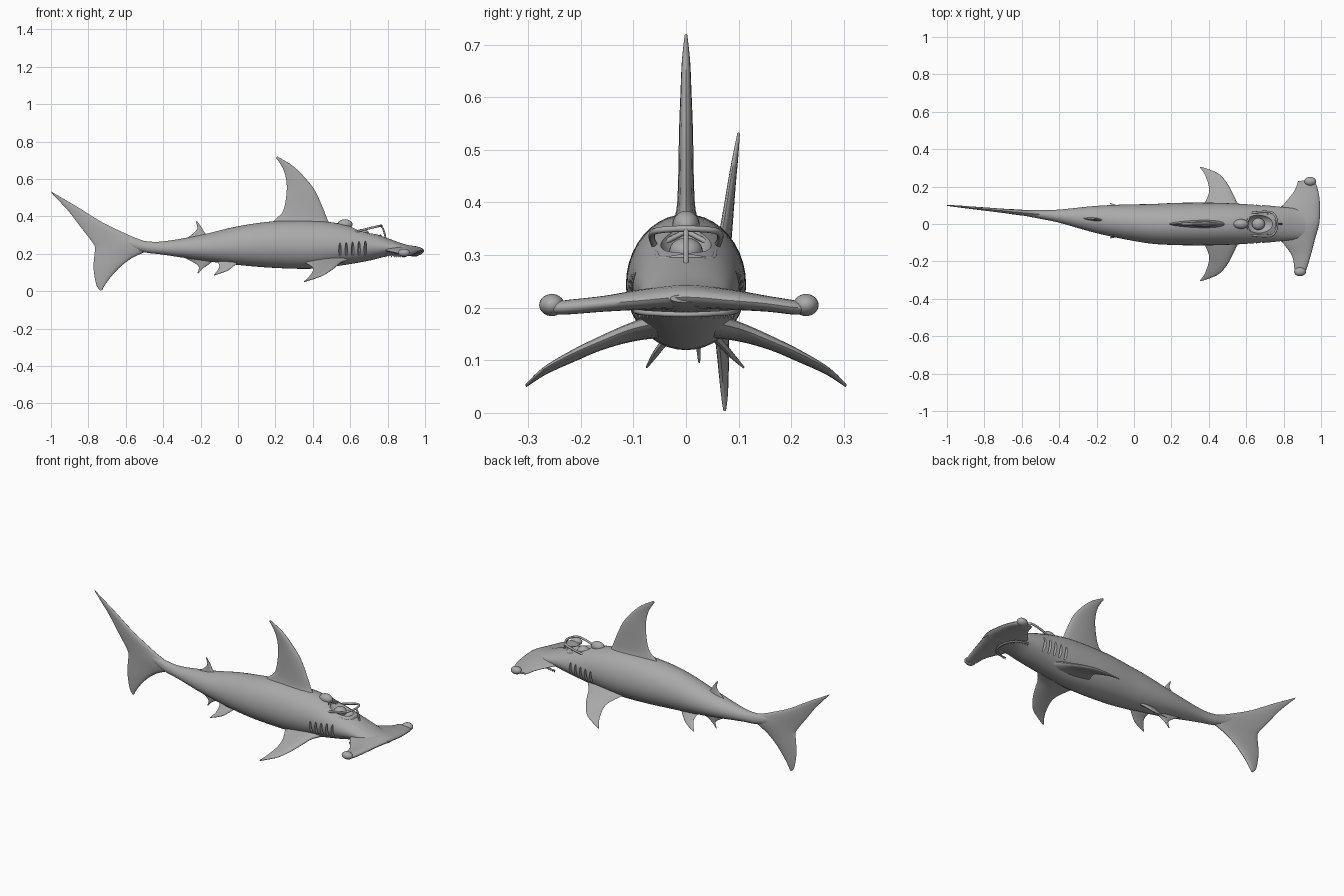
import bpy, bmesh, math
from mathutils import Vector

cube = bpy.data.objects.get("Cube")
if cube:
    bpy.data.objects.remove(cube, do_unlink=True)

grey = bpy.data.materials.new("plain_grey")
grey.use_nodes = True
COLOUR = (0.4, 0.4, 0.4, 1)
grey.diffuse_color = COLOUR
grey.node_tree.nodes["Principled BSDF"].inputs["Base Color"].default_value = COLOUR


def sweep_y(x):
    """Sideways bend of the spine towards the tail."""
    return 0.1 * max(0, (0.1 - x) / 1.1) ** 1.1


def smooth_rows(rows, steps):
    """Catmull-Rom interpolation through rows of numbers."""
    out = []
    for i in range(len(rows) - 1):
        a, b, c, d = (rows[min(max(i + k, 0), len(rows) - 1)] for k in (-1, 0, 1, 2))
        for s in range(steps):
            t = s / steps
            out.append([q + t / 2 * (r - p + t * (2 * p - 5 * q + 4 * r - w + t * (3 * (q - r) + w - p)))
                        for p, q, r, w in zip(a, b, c, d)])
    return out + [list(rows[-1])]


def finish(obj, angle=40):
    bpy.ops.object.select_all(action='DESELECT')
    obj.select_set(True)
    bpy.context.view_layer.objects.active = obj
    bpy.ops.object.shade_smooth_by_angle(angle=math.radians(angle))


def mesh_object(name, bm):
    bmesh.ops.recalc_face_normals(bm, faces=bm.faces)
    mesh = bpy.data.meshes.new(name)
    bm.to_mesh(mesh)
    bm.free()
    mesh.materials.append(grey)
    obj = bpy.data.objects.new(name, mesh)
    bpy.context.collection.objects.link(obj)
    finish(obj)
    return obj


def loft(name, rings):
    bm = bmesh.new()
    loops = [[bm.verts.new(p) for p in ring] for ring in rings]
    n = len(loops[0])
    for a, b in zip(loops, loops[1:]):
        for i in range(n):
            j = (i + 1) % n
            bm.faces.new((a[i], a[j], b[j], b[i]))
    bm.faces.new(loops[0])
    bm.faces.new(loops[-1])
    return mesh_object(name, bm)


def fin(name, rows, normal, sides=20, steps=5):
    """Rows: leading edge xyz, trailing edge xyz, half thickness."""
    rings = []
    for r in smooth_rows(rows, steps):
        lead, trail, thick = Vector(r[:3]), Vector(r[3:6]), max(r[6], 0.001)
        ring = []
        for i in range(sides):
            a = math.tau * i / sides
            p = trail.lerp(lead, (1 + math.cos(a)) / 2)
            p += Vector(normal) * thick * math.sin(a) * (0.85 + 0.25 * math.cos(a))
            p.y += sweep_y(p.x)
            ring.append(p)
        rings.append(ring)
    return loft(name, rings)


def upright_fin(name, rows):
    """Rows: leading x z, trailing x z, half thickness."""
    return fin(name, [(a, 0, b, c, 0, d, t) for a, b, c, d, t in rows], (0, 1, 0))


def ball(name, centre, size):
    bm = bmesh.new()
    bmesh.ops.create_uvsphere(bm, u_segments=24, v_segments=14, radius=1)
    for v in bm.verts:
        v.co = Vector(centre) + Vector(a * b for a, b in zip(v.co, size))
    return mesh_object(name, bm)


def tube(name, points, radius):
    """Round bar along a smooth path."""
    curve = bpy.data.curves.new(name, 'CURVE')
    curve.dimensions = '3D'
    curve.bevel_depth = radius
    curve.bevel_resolution = 3
    curve.use_fill_caps = True
    path = smooth_rows(points, 6)
    spline = curve.splines.new('POLY')
    spline.points.add(len(path) - 1)
    for p, co in zip(spline.points, path):
        p.co = (*co, 1)
    obj = bpy.data.objects.new(name, curve)
    bpy.context.collection.objects.link(obj)
    curve.materials.append(grey)
    return obj


def carve(target, cutter):
    cutter.hide_render = True
    mod = target.modifiers.new("cut", 'BOOLEAN')
    mod.operation, mod.solver, mod.object = 'DIFFERENCE', 'EXACT', cutter
    bpy.ops.object.select_all(action='DESELECT')
    target.select_set(True)
    bpy.context.view_layer.objects.active = target
    bpy.ops.object.modifier_apply(modifier=mod.name)
    bpy.data.objects.remove(cutter, do_unlink=True)


# Body: x, top z, bottom z, half width
body_rows = [(-.73, .31, .3, .003), (-.6, .285, .24, .014), (-.5, .268, .208, .024),
             (-.4, .266, .195, .035), (-.2, .3, .165, .073), (0, .347, .14, .098),
             (.2, .374, .124, .112), (.4, .376, .12, .114), (.55, .36, .137, .109),
             (.7, .318, .163, .1), (.8, .283, .187, .09), (.88, .254, .194, .08),
             (.95, .236, .2, .06), (.985, .225, .21, .03)]


def body_ring(x, top, bottom, half, sides=40):
    mid = bottom + (top - bottom) * 0.48
    ring = []
    for i in range(sides):
        a = math.tau * i / sides
        rise = (top - mid) if math.sin(a) > 0 else (mid - bottom)
        ring.append((x, sweep_y(x) + half * math.cos(a), mid + rise * math.sin(a)))
    return ring


body = loft("body", [body_ring(*r) for r in smooth_rows(body_rows, 5)])

# Cockpit opening and gill slots cut into the body
carve(body, ball("cockpit_cutter", (.68, 0, .345), (.085, .055, .06)))
for i in range(5):
    x = .545 + .034 * i
    for side in (-1, 1):
        carve(body, ball("gill_cutter", (x, side * (.112 - .003 * i), .207 + .003 * i), (.007, .022, .052)))
finish(body)

# Hammer-shaped head, slightly turned
fin("hammer_head", [(.91, -.262, .2, .87, -.262, .2, .008), (.925, -.235, .2, .858, -.24, .2, .015),
                    (.95, -.15, .208, .845, -.17, .206, .017), (.968, -.08, .214, .79, -.09, .218, .022),
                    (.99, 0, .22, .75, 0, .225, .026), (.995, .08, .214, .79, .09, .218, .022),
                    (.99, .15, .208, .85, .165, .206, .017), (.975, .21, .2, .872, .21, .2, .015),
                    (.955, .235, .2, .876, .23, .2, .008)], (0, 0, 1), sides=24)
for name, spot in (("right_eye", (.888, -.255, .205)), ("left_eye", (.942, .228, .205))):
    ball(name, spot, (.032, .024, .021))

# Mouth rim with small teeth under the head
tube("mouth_rim", [(.79, -.095, .193), (.86, -.075, .19), (.895, 0, .187),
                   (.86, .075, .19), (.79, .095, .193)], .005)
bm = bmesh.new()
for i in range(21):
    a = math.pi * (i / 20 - 0.5)
    made = bmesh.ops.create_cone(bm, segments=6, radius1=.001, radius2=.004, depth=.014, cap_ends=True)
    bmesh.ops.translate(bm, verts=made["verts"],
                        vec=(.79 + .1 * math.cos(a), .09 * math.sin(a), .186))
mesh_object("teeth", bm)

# Upright fins
upright_fin("dorsal_fin", [(.5, .345, .16, .345, .035), (.478, .385, .2, .385, .021),
                           (.452, .45, .242, .43, .017), (.41, .54, .26, .53, .015),
                           (.355, .61, .257, .6, .012), (.29, .672, .238, .66, .009),
                           (.21, .72, .204, .712, .003)])
upright_fin("tail_fin", [(-1, .533, -.995, .523, .003), (-.93, .492, -.945, .47, .006),
                         (-.85, .445, -.9, .42, .008), (-.72, .365, -.835, .335, .011),
                         (-.58, .298, -.785, .27, .014), (-.46, .24, -.765, .235, .018),
                         (-.57, .175, -.768, .19, .014), (-.64, .12, -.772, .12, .012),
                         (-.7, .05, -.758, .035, .008), (-.727, .005, -.737, .004, .003)])
upright_fin("second_dorsal_fin", [(-.15, .295, -.29, .275, .012), (-.176, .31, -.25, .3, .008),
                                  (-.195, .342, -.218, .335, .005), (-.22, .374, -.226, .372, .002)])
upright_fin("anal_fin", [(-.13, .165, -.29, .18, .012), (-.16, .14, -.245, .158, .008),
                         (-.19, .12, -.21, .13, .005), (-.212, .095, -.217, .097, .002)])

# Paired fins
for side, label in ((-1, "right"), (1, "left")):
    def paired(rows):
        return [(a, side * b, c, d, side * e, f, t) for a, b, c, d, e, f, t in rows]
    fin(label + "_pectoral_fin",
        paired([(.6, .06, .17, .35, .06, .155, .025), (.555, .11, .157, .378, .11, .142, .018),
                (.53, .16, .137, .4, .165, .125, .014), (.5, .215, .113, .398, .21, .103, .011),
                (.45, .27, .083, .378, .265, .076, .007), (.362, .305, .052, .352, .303, .051, .003)]),
        (0, side * .35, .94))
    fin(label + "_pelvic_fin",
        paired([(.01, .03, .16, -.11, .03, .16, .012), (-.025, .055, .132, -.1, .052, .135, .008),
                (-.06, .075, .108, -.11, .072, .11, .006), (-.122, .093, .086, -.13, .092, .086, .002)]),
        (0, side * .7, .7))

# Cockpit: windscreen frame, post, rim, seat, headrest fairing
tube("windscreen_frame", [(.62, -.058, .315), (.69, -.065, .333), (.745, -.056, .346), (.766, 0, .35),
                          (.745, .056, .346), (.69, .065, .333), (.62, .058, .315)], .006)
tube("windscreen_post", [(.766, 0, .35), (.779, 0, .325), (.79, 0, .28)], .005)
tube("cockpit_rim", [(.6, 0, .345), (.63, -.05, .318), (.69, -.055, .303), (.74, -.045, .292), (.762, 0, .297),
                     (.74, .045, .292), (.69, .055, .303), (.63, .05, .318), (.6, 0, .345)], .005)
ball("seat", (.665, 0, .307), (.035, .032, .026))
ball("headrest_fairing", (.572, 0, .357), (.04, .026, .027))
